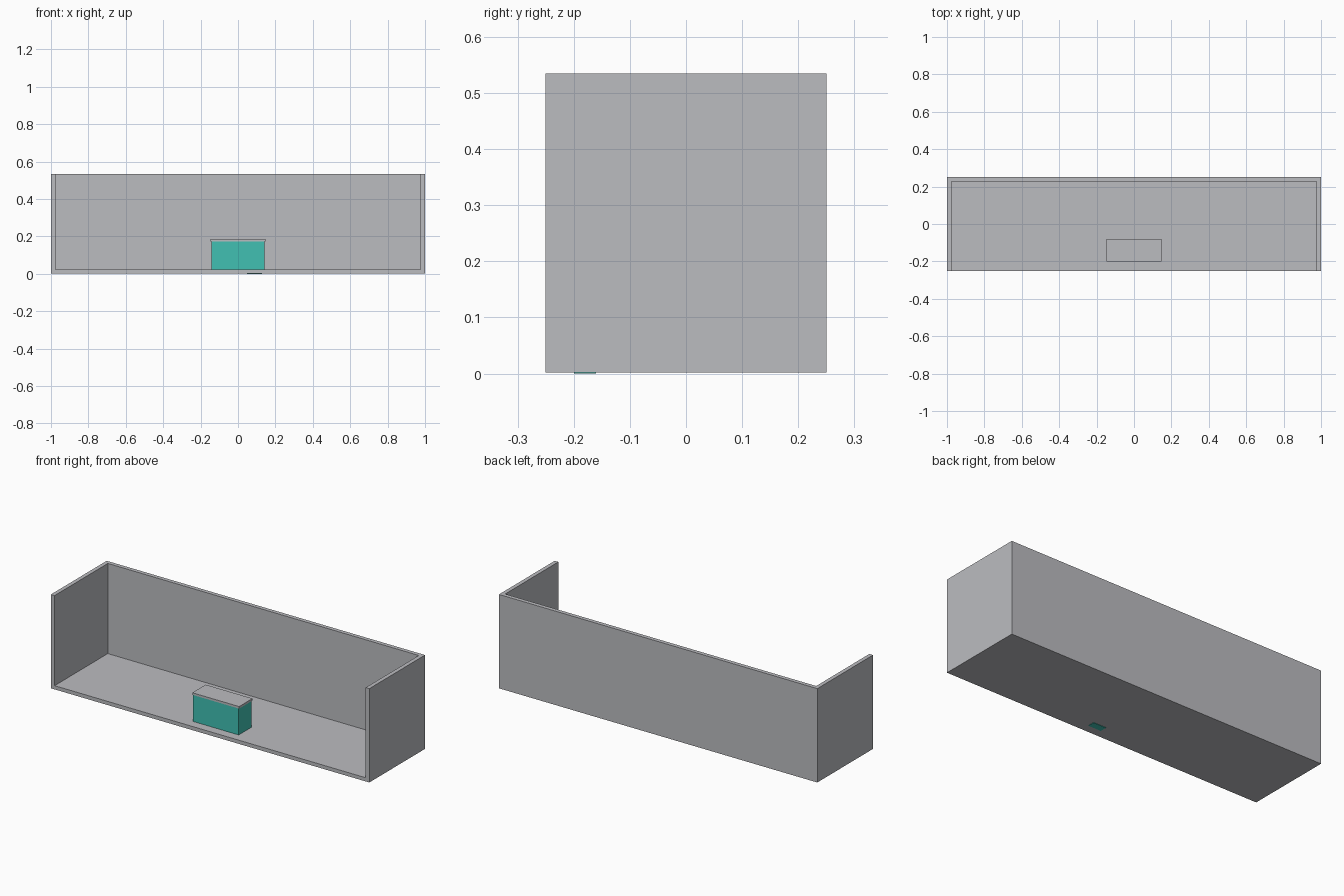
import bpy

if "Cube" in bpy.data.objects:
    bpy.data.objects.remove(bpy.data.objects["Cube"])


def material(name, rgb):
    m = bpy.data.materials.new(name)
    m.diffuse_color = (*rgb, 1.0)
    m.use_nodes = True
    m.node_tree.nodes["Principled BSDF"].inputs["Base Color"].default_value = m.diffuse_color
    return m


grey = material("light grey", (0.50, 0.505, 0.53))
teal = material("teal", (0.052, 0.53, 0.45))


def box(name, x, y, z, mat):
    """Axis-aligned box from (min, max) ranges."""
    bpy.ops.mesh.primitive_cube_add(size=1)
    ob = bpy.context.object
    ob.name = name
    for v in ob.data.vertices:
        v.co = [r[0] if c < 0 else r[1] for c, r in zip(v.co, (x, y, z))]
    ob.data.materials.append(mat)
    return ob


T = 0.023       # panel thickness
BASE = 0.002    # underside of the panels, just above the small foot
TOP = 0.535

# Open-fronted, open-topped tray
box("floor", (-1 + T, 1 - T), (-0.25, 0.25 - T), (BASE, T), grey)
box("back_wall", (-1 + T, 1 - T), (0.25 - T, 0.25), (BASE, TOP), grey)
for side, s in (("left", -1), ("right", 1)):
    box(side + "_wall", sorted((s, s * (1 - T))), (-0.25, 0.25), (BASE, TOP), grey)

# Small lidded block standing on the floor
box("block_body", (-0.143, 0.143), (-0.198, -0.082), (T, 0.174), teal)
box("block_lid", (-0.147, 0.147), (-0.2, -0.08), (0.174, 0.186), grey)

# Small foot showing through the underside
box("block_foot", (0.047, 0.127), (-0.2, -0.16), (0.0, T), teal)
